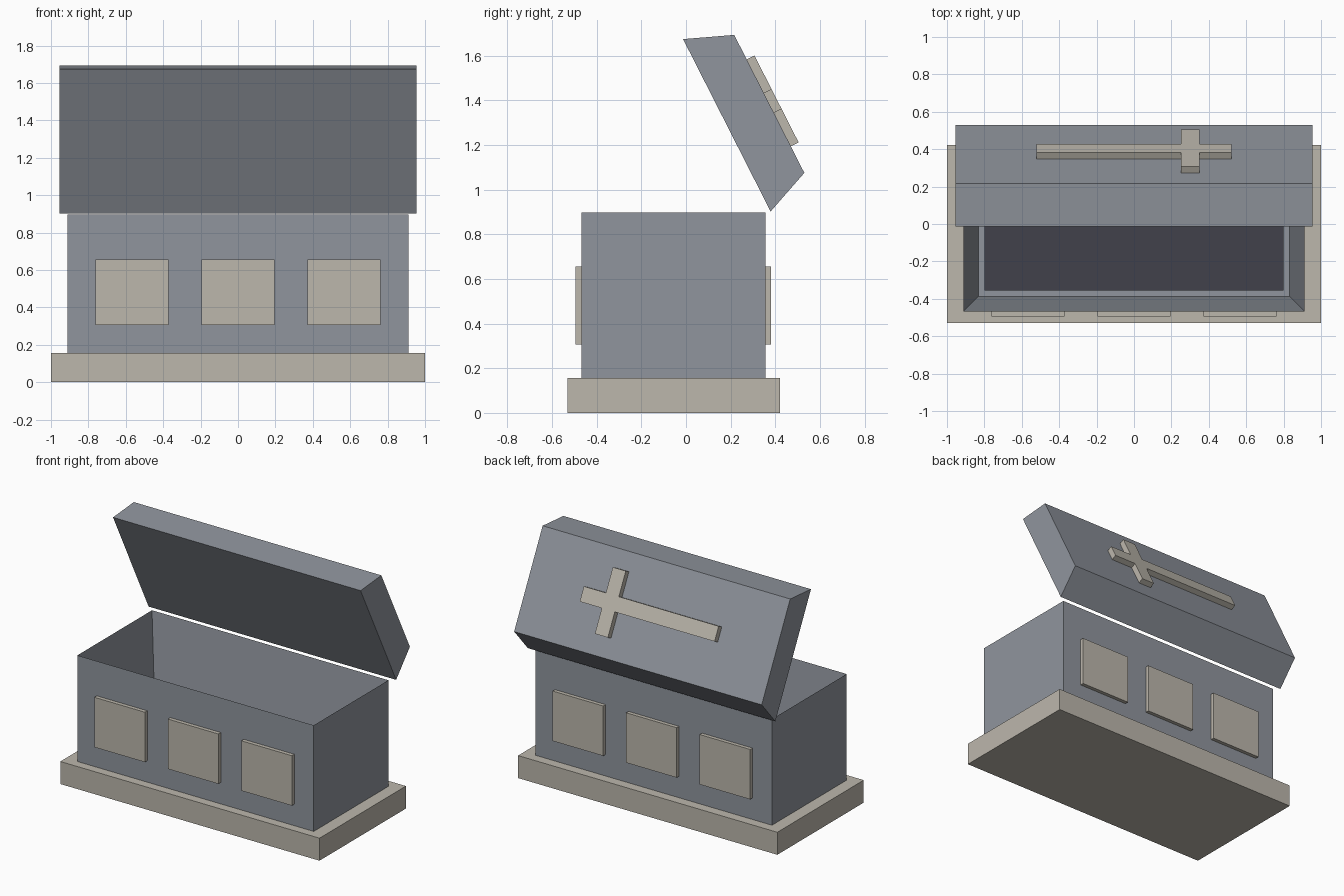
import bpy
import bmesh
from mathutils import Vector

old = bpy.data.objects.get("Cube")
if old:
    bpy.data.objects.remove(old, do_unlink=True)


def material(name, rgb):
    color = [(c / 255 / 12.92) if c < 11 else ((c / 255 + 0.055) / 1.055) ** 2.4 for c in rgb] + [1]
    mat = bpy.data.materials.new(name)
    mat.use_nodes = True
    mat.diffuse_color = color
    mat.node_tree.nodes["Principled BSDF"].inputs["Base Color"].default_value = color
    return mat


blue_stone = material("blue grey stone", (144, 149, 157))
pale_stone = material("pale stone", (188, 183, 172))
dark_floor = material("dark interior", (65, 65, 75))


def finish(name, bm, mat):
    bmesh.ops.recalc_face_normals(bm, faces=bm.faces)
    mesh = bpy.data.meshes.new(name)
    bm.to_mesh(mesh)
    bm.free()
    mesh.materials.append(mat)
    obj = bpy.data.objects.new(name, mesh)
    bpy.context.scene.collection.objects.link(obj)
    return obj


def prism(name, outline, depth, mat):
    """Extrude a flat outline along a vector."""
    bm = bmesh.new()
    face = bm.faces.new([bm.verts.new(p) for p in outline])
    grown = bmesh.ops.extrude_face_region(bm, geom=[face], use_keep_orig=True)["geom"]
    verts = [g for g in grown if isinstance(g, bmesh.types.BMVert)]
    bmesh.ops.translate(bm, verts=verts, vec=depth)
    return finish(name, bm, mat)


def box(name, xs, ys, zs, mat):
    (x0, x1), (y0, y1), (z0, z1) = xs, ys, zs
    outline = [(x0, y0, z0), (x1, y0, z0), (x1, y1, z0), (x0, y1, z0)]
    return prism(name, outline, (0, 0, z1 - z0), mat)


# Plinth
box("plinth", (-1, 1), (-0.53, 0.422), (0, 0.157), pale_stone)

# Hollow chest: inset the top face, then sink it
bottom, rim = 0.157, 0.897
body = box("chest", (-0.912, 0.912), (-0.468, 0.355), (bottom, rim), blue_stone)
bm = bmesh.new()
bm.from_mesh(body.data)
top = max(bm.faces, key=lambda f: f.calc_center_median().z)
bmesh.ops.inset_region(bm, faces=[top], thickness=0.113)
bmesh.ops.translate(bm, verts=top.verts, vec=(0, 0, 0.18 - rim))
bm.to_mesh(body.data)
bm.free()
box("chest_floor", (-0.799, 0.799), (-0.355, 0.242), (0.17, 0.19), dark_floor)

# Raised panels on the front and back
for side, y0, y1 in (("front", -0.495, -0.46), ("back", 0.35, 0.381)):
    for place, x in (("right", -0.567), ("middle", 0), ("left", 0.567)):
        box(f"{side}_panel_{place}", (x - 0.195, x + 0.195), (y0, y1), (0.307, 0.655), pale_stone)

# Open lid, tilted back
lid_w = 0.955
profile = [(-0.013, 1.674), (0.216, 1.693), (0.53, 1.075), (0.379, 0.902)]
prism("lid", [(-lid_w, y, z) for y, z in profile], (2 * lid_w, 0, 0), blue_stone)

# Cross lying on the outer face of the lid
high, low = (Vector((0, *p)) for p in profile[1:3])
up = (high - low).normalized()
normal = Vector((0, -up.z, up.y))
if normal.y < 0:
    normal.negate()
middle = (high + low) / 2 + up * 0.005
half = [(-0.52, 0.05), (0.25, 0.05), (0.25, 0.218), (0.35, 0.218), (0.35, 0.05), (0.52, 0.05)]
shape = half + [(x, -v) for x, v in reversed(half)]
outline = [middle + Vector((x, 0, 0)) + up * v - normal * 0.005 for x, v in shape]
prism("lid_cross", outline, normal * 0.044, pale_stone)
